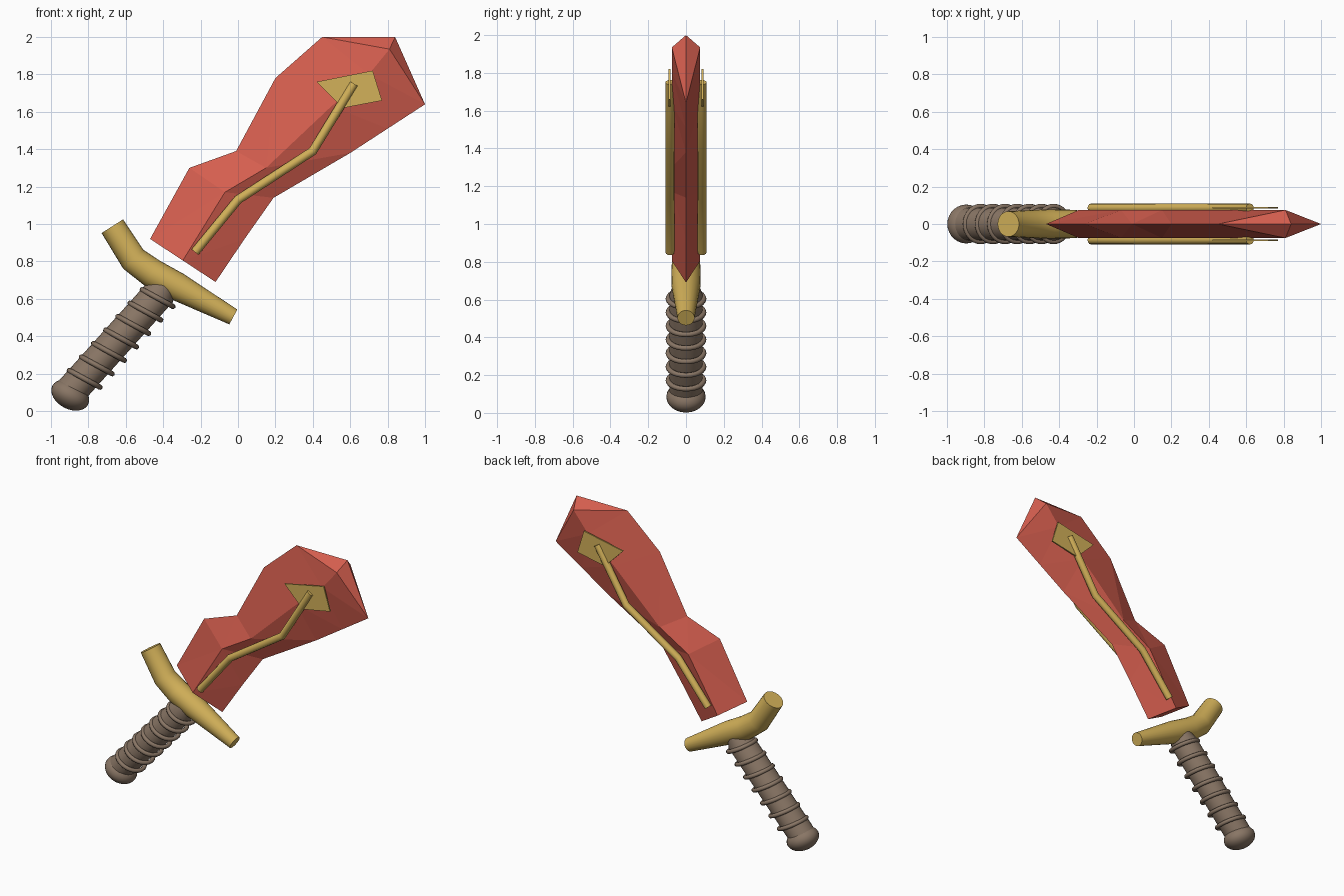
import bpy, bmesh, math
from mathutils import Vector

if "Cube" in bpy.data.objects:
    bpy.data.objects.remove(bpy.data.objects["Cube"])


def material(name, rgb):
    m = bpy.data.materials.new(name)
    m.diffuse_color = (*rgb, 1)
    m.use_nodes = True
    m.node_tree.nodes["Principled BSDF"].inputs["Base Color"].default_value = m.diffuse_color
    return m


RED = material("red_blade", (0.67, 0.113, 0.078))
GOLD = material("gold_trim", (0.65, 0.44, 0.10))
BROWN = material("brown_grip", (0.25, 0.18, 0.13))


def finish(name, bm, mat, smooth=None):
    bmesh.ops.recalc_face_normals(bm, faces=bm.faces)
    mesh = bpy.data.meshes.new(name)
    bm.to_mesh(mesh)
    bm.free()
    ob = bpy.data.objects.new(name, mesh)
    bpy.context.collection.objects.link(ob)
    mesh.materials.append(mat)
    if smooth:
        bpy.ops.object.select_all(action='DESELECT')
        ob.select_set(True)
        bpy.context.view_layer.objects.active = ob
        bpy.ops.object.shade_smooth_by_angle(angle=math.radians(smooth))
    return ob


def bridge(bm, rings, caps=True):
    n = len(rings[0])
    for a, b in zip(rings, rings[1:]):
        for i in range(n):
            j = (i + 1) % n
            bm.faces.new((a[i], a[j], b[j], b[i]))
    if caps:
        bm.faces.new(rings[0])
        bm.faces.new(rings[-1])


def loft(name, stations, y, mat, across=None, sides=24):
    """Round tube through (x, z, radius) stations, mitred at the bends."""
    pts = [Vector((x, z)) for x, z, r in stations]
    bm = bmesh.new()
    rings = []
    for k, (x, z, r) in enumerate(stations):
        if across:
            u = Vector(across)
        else:
            d1 = (pts[k] - pts[max(k - 1, 0)]).normalized()
            d2 = (pts[min(k + 1, len(pts) - 1)] - pts[k]).normalized()
            d = (d1 + d2).normalized()
            u = Vector((d.y, -d.x))
        ring = []
        for i in range(sides):
            a = math.tau * i / sides
            c, s = r * math.cos(a), r * math.sin(a)
            ring.append(bm.verts.new((x + u.x * c, y + s, z + u.y * c)))
        rings.append(ring)
    bridge(bm, rings)
    return finish(name, bm, mat, 35)


# Blade: diamond sections of (upper edge, ridge, lower edge) in x, z
T = 0.075
sections = [
    ((-0.47, 0.92), (-0.295, 0.805), (-0.12, 0.69)),
    ((-0.26, 1.30), (-0.07, 1.17), (0.035, 0.92)),
    ((-0.01, 1.39), (0.15, 1.30), (0.19, 1.14)),
    ((0.20, 1.78), (0.50, 1.63), (0.60, 1.38)),
    ((0.45, 2.00), (0.70, 1.80), (0.80, 1.51)),
    ((0.84, 2.00), (0.81, 1.935), (1.00, 1.64)),
]
bm = bmesh.new()
rings = []
for top, mid, low in sections:
    rings.append([bm.verts.new(p) for p in (
        (top[0], 0, top[1]), (mid[0], -T, mid[1]),
        (low[0], 0, low[1]), (mid[0], T, mid[1]))])
bridge(bm, rings, caps=False)
bm.faces.new(rings[0])
t, f, l, b = rings[-1]
bm.faces.new((t, f, l))
bm.faces.new((t, l, b))
bmesh.ops.triangulate(bm, faces=[q for q in bm.faces if len(q.verts) == 4])
finish("blade", bm, RED)

# Gold inlay rod and pointed plate on both blade faces
for side, label in ((-1, "front"), (1, "back")):
    loft(label + "_inlay_rod",
         [(-0.23, 0.85, 0.024), (0.0, 1.13, 0.024),
          (0.40, 1.39, 0.024), (0.62, 1.75, 0.024)],
         side * 0.085, GOLD, sides=12)
    bm = bmesh.new()
    plate = [(0.42, 1.76), (0.72, 1.82), (0.77, 1.66), (0.56, 1.62)]
    bridge(bm, [[bm.verts.new((x, side * y, z)) for x, z in plate]
                for y in (0.082, 0.0915)])
    finish(label + "_inlay_plate", bm, GOLD)

# Crossguard: thick bent bar, narrowing at both ends
loft("crossguard",
     [(-0.672, 0.988, 0.068), (-0.56, 0.812, 0.074), (-0.46, 0.738, 0.078),
      (-0.33, 0.668, 0.076), (-0.025, 0.503, 0.045)], 0, GOLD)

# Grip: slanted sections along the axis, tapering into the guard
TILT = 0.50
ACROSS = (math.cos(TILT), -math.sin(TILT))
loft("grip", [(-0.885, 0.115, 0.088), (-0.425, 0.625, 0.088),
              (-0.385, 0.688, 0.062)], 0, BROWN, ACROSS)

# Raised wrap rings
for k in range(7):
    bpy.ops.mesh.primitive_torus_add(
        major_radius=0.094, minor_radius=0.014, major_segments=28,
        minor_segments=8, rotation=(0, TILT, 0),
        location=(-0.82 + 0.065 * k, 0, 0.172 + 0.072 * k))
    ring = bpy.context.object
    ring.name = "wrap_ring_%d" % (k + 1)
    ring.data.materials.append(BROWN)
    bpy.ops.object.shade_smooth()

# Pommel: flattened ball
bpy.ops.mesh.primitive_uv_sphere_add(
    segments=28, ring_count=16, radius=1, location=(-0.897, 0, 0.085),
    rotation=(0, TILT, 0), scale=(0.108, 0.104, 0.074))
pommel = bpy.context.object
pommel.name = "pommel"
pommel.data.materials.append(BROWN)
bpy.ops.object.shade_smooth()
